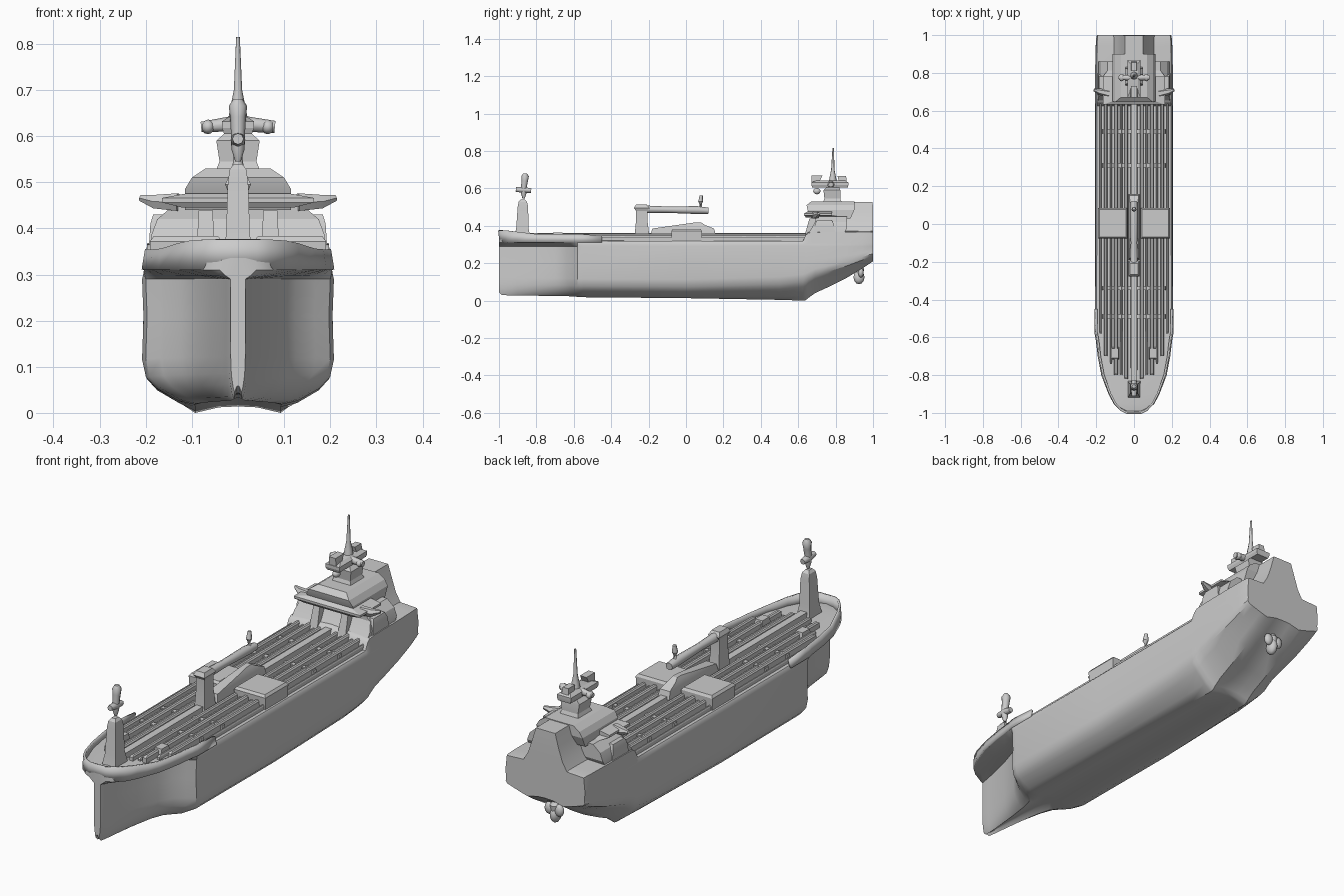
import bpy, bmesh, math
from mathutils import Vector


def finish(name, bm, angle=35):
    bmesh.ops.recalc_face_normals(bm, faces=bm.faces)
    me = bpy.data.meshes.new(name)
    bm.to_mesh(me)
    bm.free()
    ob = bpy.data.objects.new(name, me)
    bpy.context.collection.objects.link(ob)
    bpy.ops.object.select_all(action='DESELECT')
    ob.select_set(True)
    bpy.context.view_layer.objects.active = ob
    bpy.ops.object.shade_smooth_by_angle(angle=math.radians(angle))
    return ob


def loft(name, rings, angle=35):
    bm = bmesh.new()
    vs = [[bm.verts.new(p) for p in r] for r in rings]
    n = len(rings[0])
    for a, b in zip(vs, vs[1:]):
        for i in range(n):
            bm.faces.new((a[i], a[(i + 1) % n], b[(i + 1) % n], b[i]))
    bm.faces.new(vs[0])
    bm.faces.new(vs[-1])
    return finish(name, bm, angle)


# Tapered block from stacked levels: (half_width, y_front, y_back, z)
def block(name, levels, x=0):
    return loft(name, [[(x - h, a, z), (x + h, a, z), (x + h, b, z), (x - h, b, z)]
                       for h, a, b, z in levels], 20)


# Round tube through points with a radius at each
def tube(name, pts, radii, sides=8):
    rings = []
    for i, p in enumerate(pts):
        d = Vector(pts[min(i + 1, len(pts) - 1)]) - Vector(pts[max(i - 1, 0)])
        q = d.to_track_quat('Z', 'Y')
        rings.append([Vector(p) + q @ Vector((radii[i] * math.cos(2 * math.pi * k / sides),
                      radii[i] * math.sin(2 * math.pi * k / sides), 0)) for k in range(sides)])
    return loft(name, rings, 50)


def ball(name, loc, size):
    bm = bmesh.new()
    bmesh.ops.create_icosphere(bm, subdivisions=2, radius=1)
    for v in bm.verts:
        v.co = Vector(loc) + Vector([v.co[i] * size[i] for i in range(3)])
    return finish(name, bm, 60)


# Hull stations: y, lower half width, deck half width, bottom z, deck edge z
stations = [
    (-1.0, .016, .04, .045, .33), (-.985, .02, .07, .03, .33), (-.95, .026, .103, .028, .33),
    (-.9, .036, .13, .027, .33), (-.8, .06, .168, .026, .328), (-.7, .092, .187, .025, .327),
    (-.64, .125, .194, .024, .325), (-.605, .168, .199, .022, .323), (-.58, .2, .204, .02, .322),
    (-.55, .208, .204, .018, .32), (0, .206, .203, .013, .318), (.5, .206, .203, .004, .318),
    (.625, .206, .203, .0, .318), (.64, .206, .203, .002, .35), (.655, .206, .203, .015, .362),
    (.69, .206, .203, .04, .365), (.76, .206, .203, .072, .366), (.86, .205, .203, .122, .367),
    (.94, .203, .202, .17, .368), (.985, .2, .2, .2, .368), (1.0, .197, .197, .21, .366)]
rings = []
for y, w, wt, zb, zt in stations:
    zk = .29
    h = zk - zb
    r = .16 * min(1, max(0, (y - .35) / .35))      # rounder bilge toward the stern
    half = [(.2 * w, zb + .012), (.45 * w, zb), (.62 * w, zb + (.03 + r * .5) * h),
            (.85 * w, zb + (.13 + r) * h), (.96 * w, zb + (.22 + r) * h),
            (w, zb + (.36 + r) * h), (.985 * w, zb + .7 * h), (w, zk),
            ((w + wt) / 2, zk + .008), (wt, zk + .02), (wt * .97, zt)]
    ring = [(0, y, zb + .014)] + [(x, y, z) for x, z in half]
    ring += [(0, y, zt + .01)] + [(-x, y, z) for x, z in reversed(half)]
    rings.append(ring)
loft("hull", rings, 35)

# Bow bulwark, leaning in along the sides
bm = bmesh.new()
edge = [(s[0], s[2]) for s in stations[:10]] + [(-.45, .204)]
path = [(-x, y) for y, x in reversed(edge)] + [(x, y) for y, x in edge]
prev = None
for x, y in path:
    top = .376 - min(.03, max(0, y + .97) * .12) + (.008 if -.75 < y < -.5 else 0)
    cur = (bm.verts.new((x, y + (.008 if y < -.98 else 0), .31)), bm.verts.new((x * .965, y, top)))
    if prev:
        bm.faces.new((prev[0], cur[0], cur[1], prev[1]))
    prev = cur
wall = finish("bow_bulwark", bm)
m = wall.modifiers.new("thickness", 'SOLIDIFY')
m.thickness = .01
m.offset = 0

# Deck pipes running fore and aft, mirrored
for side in (-1, 1):
    for x, w, top, y0, y1 in [(.042, .009, .357, -.82, .66), (.068, .006, .347, -.8, .66),
                              (.095, .010, .36, -.8, .66), (.122, .006, .348, -.74, .66),
                              (.15, .009, .355, -.7, .66), (.178, .005, .34, -.58, .66)]:
        block("deck_pipe", [(w, y0, y1, .31), (w, y0, y1, top - .006), (w * .5, y0 + .01, y1, top)], side * x)
    # Manifold platform and bow winch
    block("manifold_platform", [(.075, -.075, .083, .312), (.078, -.078, .085, .372),
                                (.07, -.07, .078, .383)], side * .113)
    block("deck_winch", [(.022, -.72, -.65, .32), (.018, -.71, -.66, .365)], side * .1)
block("catwalk", [(.018, -.85, .66, .32), (.016, -.84, .66, .362)])
for y in (-.5, -.35, .3, .48):
    block("pipe_support", [(.17, y, y + .02, .32), (.165, y, y + .02, .345)])

# Hose crane amidships
block("crane_post", [(.026, -.275, -.195, .34), (.022, -.268, -.205, .42),
                     (.022, -.268, -.205, .48), (.028, -.278, -.195, .495), (.02, -.268, -.21, .513)])
tube("crane_boom", [(0, -.26, .488), (0, -.1, .486), (0, .06, .484), (0, .12, .48)],
     [.022, .017, .021, .017])
tube("boom_tip", [(0, .08, .48), (0, .078, .53), (0, .082, .562)], [.018, .013, .008])
block("manifold_hump", [(.03, -.19, .16, .35), (.025, -.18, .15, .385), (.018, -.04, .1, .405),
                        (.012, .05, .08, .418)])

# Foremast with lamp
block("foremast", [(.034, -.92, -.83, .33), (.026, -.908, -.842, .385), (.022, -.9, -.844, .5),
                   (.018, -.895, -.85, .528), (.009, -.885, -.862, .54)])
tube("foremast_lamp", [(0, -.868, .545), (0, -.868, .57), (0, -.868, .6), (0, -.862, .64),
                       (0, -.86, .665), (0, -.86, .68)], [.006, .014, .015, .017, .02, .01])
tube("lamp_arm", [(0, -.91, .594), (0, -.87, .592), (0, -.828, .588)], [.012, .016, .012])

# Accommodation block
block("lower_house", [(.19, .645, .84, .35), (.188, .67, .86, .385), (.175, .69, .86, .42), (.14, .69, .86, .45)])
block("bridge_house", [(.115, .67, .88, .44), (.115, .65, .9, .485), (.1, .645, .9, .51), (.07, .67, .9, .53)])
block("stern_casing", [(.12, .82, 1, .35), (.085, .83, 1, .41), (.065, .85, 1, .47), (.048, .86, .998, .527)])
block("bridge_deck", [(.12, .64, .84, .445), (.165, .632, .78, .456), (.165, .632, .78, .466), (.11, .65, .78, .476)])
for side in (-1, 1):
    tube("bridge_wing", [(side * .13, .69, .457), (side * .18, .7, .458), (side * .212, .71, .466)],
         [.022, .017, .007], 6)
    block("side_locker", [(.022, .68, .8, .35), (.018, .69, .79, .41), (.012, .7, .78, .43)], side * .172)
    block("front_buttress", [(.02, .635, .72, .35), (.015, .66, .72, .44)], side * .07)

# Radar mast
block("mast_base", [(.05, .73, .835, .52), (.04, .74, .825, .545), (.047, .735, .825, .59), (.03, .75, .82, .605)])
block("mast_platform", [(.03, .675, .865, .605), (.035, .67, .868, .618), (.035, .67, .868, .632), (.02, .7, .85, .642)])
tube("radar_bar", [(-.08, .775, .62), (0, .775, .628), (.08, .775, .62)], [.011, .018, .013])
for side in (-1, 1):
    ball("radar_end", (side * .065, .775, .62), (.015, .02, .016))
block("radar_front", [(.018, .672, .71, .63), (.016, .67, .73, .668)])
block("radar_back", [(.018, .82, .86, .63), (.014, .81, .856, .665)])
ball("front_lamp", (0, .70, .585), (.016, .02, .017))
tube("mast_pole", [(0, .785, .6), (0, .785, .66), (0, .785, .7), (0, .787, .815)], [.028, .017, .009, .004])

# Propeller pod under the stern
tube("pod_strut", [(0, .93, .23), (0, .93, .17), (0, .925, .12)], [.028, .022, .02])
ball("propeller_pod", (0, .925, .125), (.022, .03, .038))
for side in (-1, 1):
    ball("propeller_blade", (side * .025, .935, .15), (.022, .015, .028))
